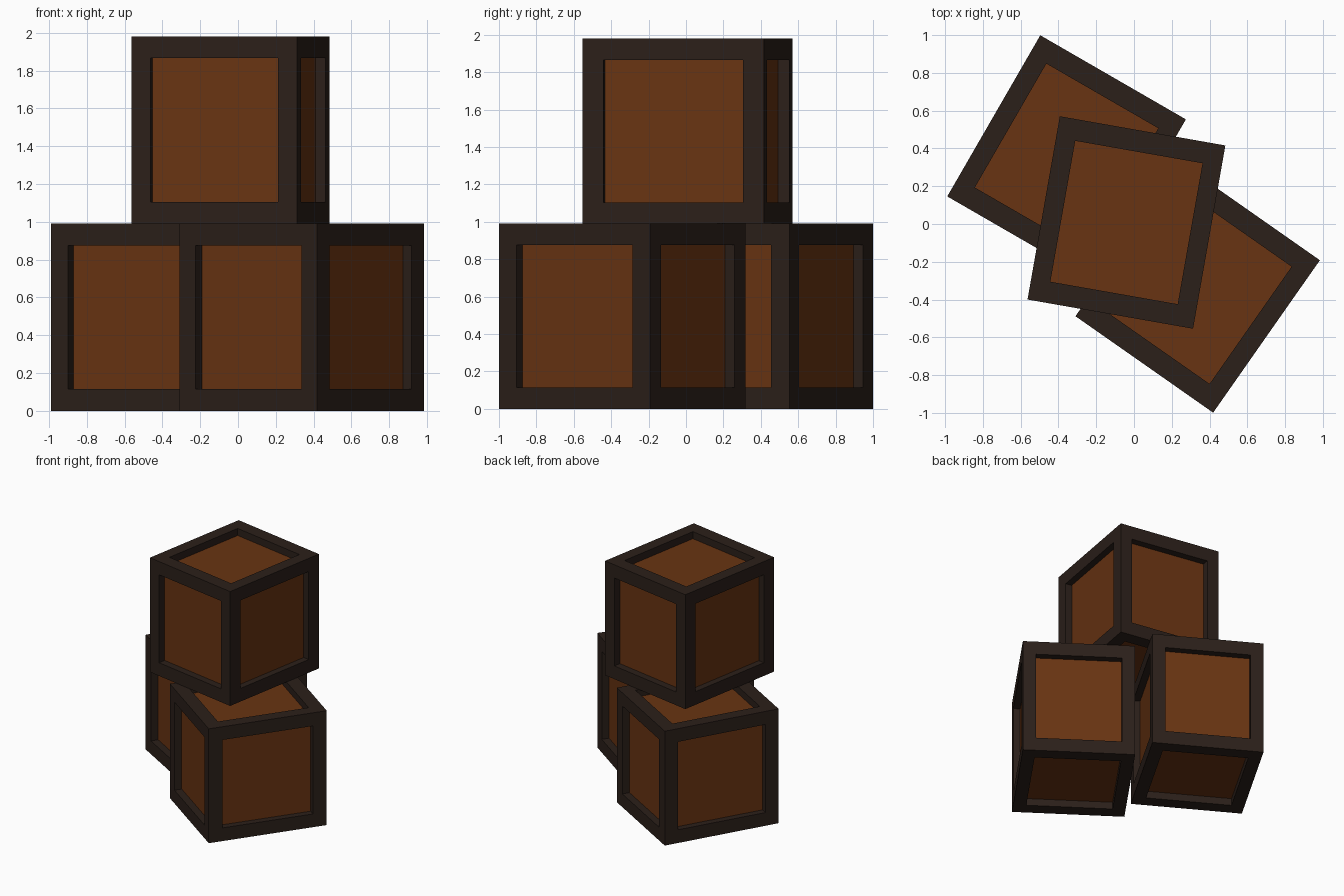
import bpy, bmesh
from math import radians
from mathutils import Matrix, Vector

if "Cube" in bpy.data.objects:
    bpy.data.objects.remove(bpy.data.objects["Cube"])


def material(name, color):
    m = bpy.data.materials.new(name)
    m.diffuse_color = (*color, 1)
    m.use_nodes = True
    m.node_tree.nodes["Principled BSDF"].inputs["Base Color"].default_value = m.diffuse_color
    return m


frame = material("dark_frame", (0.024, 0.014, 0.010))
panel = material("wood_panel", (0.140, 0.034, 0.006))

SIZE = Vector((0.89, 0.985, 0.99))
BORDER, RECESS = 0.1155, 0.062   # as fractions of the crate size


def crate(name, x, y, z, angle):
    bm = bmesh.new()
    bmesh.ops.create_cube(bm, size=1)
    # inset each side, then push the panel straight in
    sides = list(bm.faces)
    bmesh.ops.inset_individual(bm, faces=sides, thickness=BORDER, use_even_offset=True)
    panels = bmesh.ops.extrude_discrete_faces(bm, faces=sides)["faces"]
    for f in panels:
        f.normal_update()
        bmesh.ops.translate(bm, verts=f.verts, vec=-f.normal * RECESS)
        f.material_index = 1
    bmesh.ops.scale(bm, vec=SIZE, verts=bm.verts)
    bmesh.ops.recalc_face_normals(bm, faces=bm.faces)
    me = bpy.data.meshes.new(name)
    bm.to_mesh(me)
    bm.free()
    me.materials.append(frame)
    me.materials.append(panel)
    ob = bpy.data.objects.new(name, me)
    ob.location = (x, y, z + SIZE.z / 2)
    ob.rotation_euler.z = radians(angle)
    bpy.context.collection.objects.link(ob)


# two crates on the ground, one stacked across them
crate("left_crate", -0.357, 0.35, 0, -30)
crate("right_crate", 0.337, -0.34, 0, -35)
crate("top_crate", -0.04, 0.008, SIZE.z, -10)
